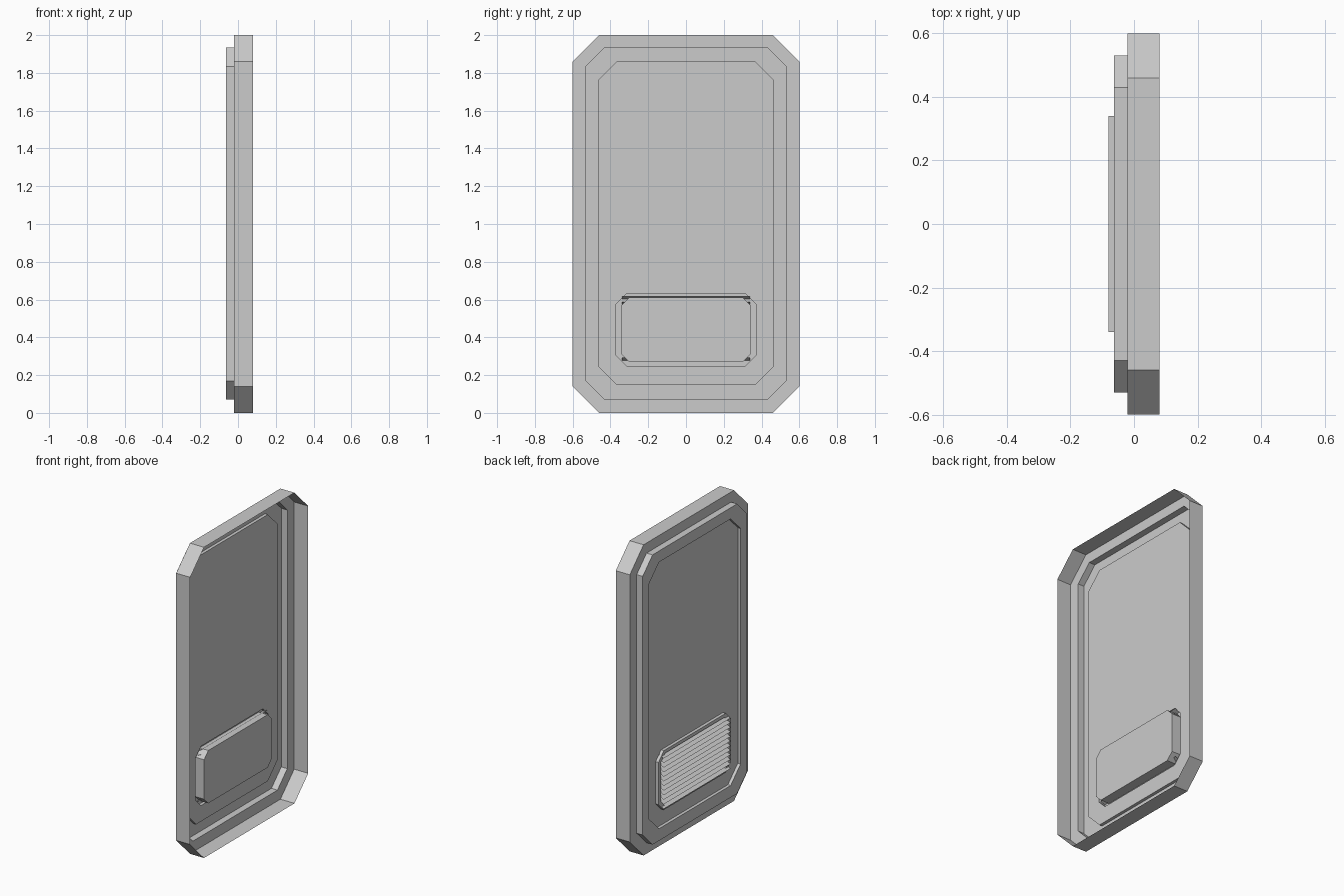
import bpy

cube = bpy.data.objects.get("Cube")
if cube:
    bpy.data.objects.remove(cube, do_unlink=True)

grey = bpy.data.materials.new("plain grey")
grey.use_nodes = True
grey.diffuse_color = (0.6, 0.6, 0.6, 1)
grey.node_tree.nodes["Principled BSDF"].inputs["Base Color"].default_value = (0.6, 0.6, 0.6, 1)

# Depths of the pressed sheet, from the open rim to the outside
RIM, FLANGE, RAISED, PANEL, POCKET = 0.08, -0.02, -0.063, -0.043, 0.0


def make_object(name, verts, faces):
    mesh = bpy.data.meshes.new(name)
    mesh.from_pydata(verts, [], faces)
    mesh.materials.append(grey)
    obj = bpy.data.objects.new(name, mesh)
    bpy.context.collection.objects.link(obj)
    return obj


def octagon(x, half, low, high, cut):
    """Rectangle with cut corners, in a plane of constant x."""
    right = [(half - cut, low), (half, low + cut), (half, high - cut), (half - cut, high)]
    left = [(-y, z) for y, z in reversed(right)]
    return [(x, y, z) for y, z in right + left]


def loft(name, loops, closed=False):
    """Skin neighbouring loops; optionally close the last one."""
    verts = [v for loop in loops for v in loop]
    faces = []
    for k in range(len(loops) - 1):
        a, b = k * 8, k * 8 + 8
        for i in range(8):
            j = (i + 1) % 8
            faces.append((b + i, b + j, a + j, a + i))
    if closed:
        end = len(verts) - 8
        faces.append(tuple(reversed(range(end, end + 8))))
    return make_object(name, verts, faces)


# Outline sizes: half width, bottom, top, corner cut
outer = (0.6, 0.0, 2.0, 0.14)
step = (0.53, 0.07, 1.935, 0.1)
inset = (0.465, 0.147, 1.863, 0.1)
vent_outer = (0.37, 0.249, 0.631, 0.055)
vent_inner = (0.345, 0.27, 0.61, 0.043)

# Deep outer frame and its flange
loft("outer_frame", [octagon(RIM, *outer), octagon(FLANGE, *outer), octagon(FLANGE, *step)])

# Raised border stepping down to the sunken panel
loft("raised_border", [octagon(FLANGE, *step), octagon(RAISED, *step),
                       octagon(RAISED, *inset), octagon(PANEL, *inset)])

# Sunken panel around the vent
loft("sunken_panel", [octagon(PANEL, *inset), octagon(PANEL, *vent_outer)])

# Vent rim and the closed pocket behind it
loft("vent_pocket", [octagon(PANEL, *vent_outer), octagon(RAISED, *vent_outer),
                     octagon(RAISED, *vent_inner), octagon(POCKET, *vent_inner)], closed=True)

# Sloping vent slats
COUNT, WIDTH, RISE = 12, 0.34, 0.022
verts, faces = [], []
for k in range(COUNT):
    z = 0.27 + k * (0.325 / (COUNT - 1))
    n = len(verts)
    verts += [(-0.08, -WIDTH, z), (-0.08, WIDTH, z),
              (-0.03, WIDTH, z + RISE), (-0.03, -WIDTH, z + RISE)]
    faces.append((n + 3, n + 2, n + 1, n))
make_object("vent_slats", verts, faces)
